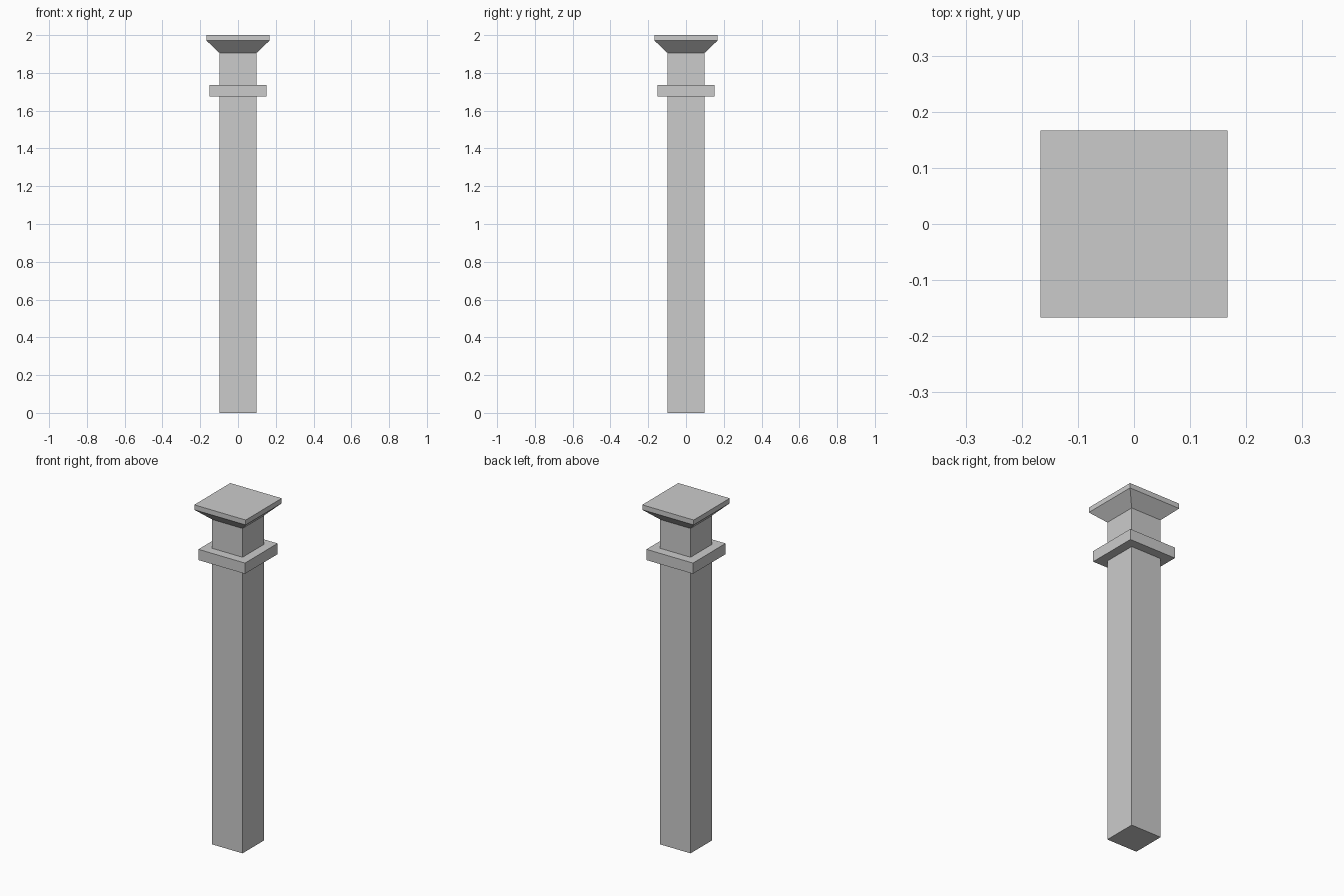
import bpy
import bmesh

if "Cube" in bpy.data.objects:
    bpy.data.objects.remove(bpy.data.objects["Cube"])


def square_stack(name, sections):
    """Loft square cross-sections given as (half_width, z) into a closed solid."""
    bm = bmesh.new()
    rings = []
    for h, z in sections:
        corners = [(-h, -h), (h, -h), (h, h), (-h, h)]
        rings.append([bm.verts.new((x, y, z)) for x, y in corners])
    for low, high in zip(rings, rings[1:]):
        for i in range(4):
            j = (i + 1) % 4
            bm.faces.new((low[i], low[j], high[j], high[i]))
    bm.faces.new(rings[0][::-1])
    bm.faces.new(rings[-1])
    mesh = bpy.data.meshes.new(name)
    bm.to_mesh(mesh)
    bm.free()
    obj = bpy.data.objects.new(name, mesh)
    bpy.context.collection.objects.link(obj)
    return obj


# Tall square post
square_stack("shaft", [(0.0985, 0.0), (0.0985, 1.906)])

# Plain band around the upper post
square_stack("collar", [(0.151, 1.674), (0.151, 1.737)])

# Flared capital finishing in a thin flat slab
square_stack("capital", [(0.0985, 1.906), (0.167, 1.971), (0.167, 2.0)])
